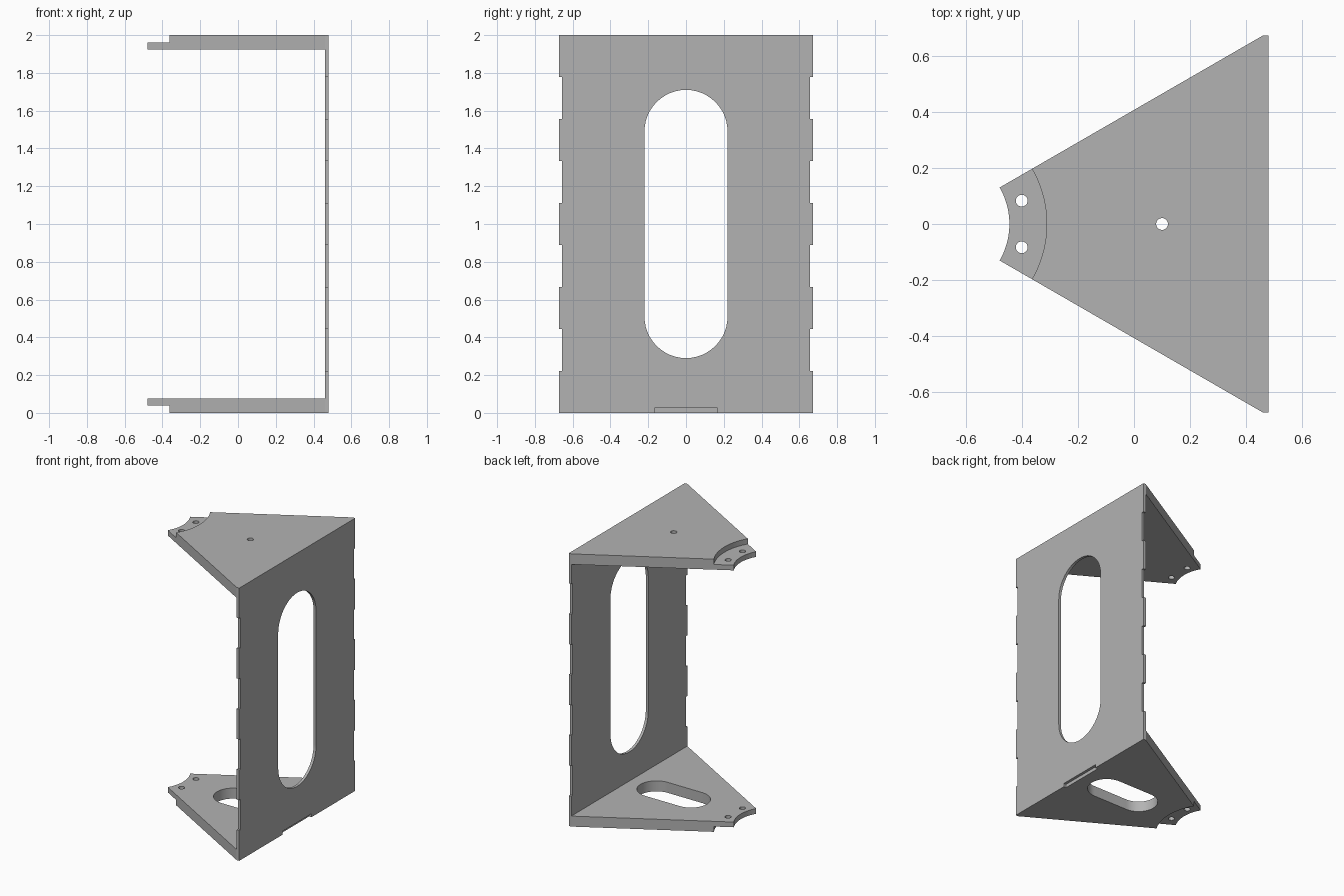
import bpy
import bmesh
from math import pi, sin, cos, tan, radians

default = bpy.data.objects.get("Cube")
if default:
    bpy.data.objects.remove(default, do_unlink=True)

grey = bpy.data.materials.new("plain grey")
grey.use_nodes = True
COLOUR = (0.45, 0.45, 0.45, 1)
grey.diffuse_color = COLOUR
grey.node_tree.nodes["Principled BSDF"].inputs["Base Color"].default_value = COLOUR

HEIGHT = 2.0
PLATE = 0.077          # plate thickness
TONGUE = 0.038         # thickness of the stepped tongue
WALL_IN, WALL_OUT = 0.46, 0.48
HALF = 0.672           # half width of the wall
APEX = WALL_IN - HALF / tan(radians(30))   # where the wedge sides meet


def prism(name, outline, low, high, along_x=False):
    """Extrude a flat outline along z, or along x for outlines given in y, z."""
    bm = bmesh.new()
    rings = []
    for w in (low, high):
        rings.append([bm.verts.new((w, u, v) if along_x else (u, v, w)) for u, v in outline])
    bm.faces.new(rings[0][::-1])
    bm.faces.new(rings[1])
    n = len(outline)
    for i in range(n):
        j = (i + 1) % n
        bm.faces.new((rings[0][i], rings[0][j], rings[1][j], rings[1][i]))
    bmesh.ops.recalc_face_normals(bm, faces=bm.faces)
    mesh = bpy.data.meshes.new(name)
    bm.to_mesh(mesh)
    bm.free()
    mesh.materials.append(grey)
    obj = bpy.data.objects.new(name, mesh)
    bpy.context.collection.objects.link(obj)
    return obj


def circle(u, v, r, steps=48):
    return [(u + r * cos(2 * pi * i / steps), v + r * sin(2 * pi * i / steps)) for i in range(steps)]


def stadium(u, v, half_straight, r, upright=False, steps=24):
    pts = []
    for side in (1, -1):
        for i in range(steps + 1):
            a = pi * i / steps - pi / 2
            pts.append((side * (half_straight + r * cos(a)), side * r * sin(a)))
    if upright:
        pts = [(-q, p) for p, q in pts]
    return [(u + p, v + q) for p, q in pts]


def cut(obj, outline, low, high, along_x=False):
    """Cut an extruded outline out of a part."""
    cutter = prism("cutter", outline, low, high, along_x)
    cutter.hide_render = True
    mod = obj.modifiers.new("cut", 'BOOLEAN')
    mod.operation = 'DIFFERENCE'
    mod.solver = 'EXACT'
    mod.object = cutter
    bpy.context.view_layer.objects.active = obj
    bpy.ops.object.modifier_apply(modifier=mod.name)
    bpy.data.objects.remove(cutter, do_unlink=True)


def finish(obj):
    bpy.ops.object.select_all(action='DESELECT')
    obj.select_set(True)
    bpy.context.view_layer.objects.active = obj
    bpy.ops.object.shade_smooth_by_angle(angle=radians(25))


def wedge_plate(name, low, step_low, step_high):
    """Wedge with a concave tip, a thinner tongue and two tongue holes."""
    high = low + PLATE
    plate = prism(name, [(APEX, 0), (WALL_IN, -HALF), (WALL_IN, HALF)], low, high)
    cut(plate, circle(APEX, 0, 0.26, 128), low - 0.1, high + 0.1)
    cut(plate, circle(APEX, 0, 0.393, 128), step_low, step_high)
    for y in (-0.083, 0.083):
        cut(plate, circle(-0.4, y, 0.021, 32), low - 0.1, high + 0.1)
    return plate


# Top plate with a single small centre hole
top = wedge_plate("top_plate", HEIGHT - PLATE, HEIGHT - PLATE + TONGUE, HEIGHT + 0.1)
cut(top, circle(0.1, 0, 0.021, 32), HEIGHT - 0.2, HEIGHT + 0.1)
finish(top)

# Bottom plate with a rounded slot
bottom = wedge_plate("bottom_plate", 0, -0.1, PLATE - TONGUE)
cut(bottom, stadium(0.1, 0, 0.14, 0.13), -0.1, 0.2)
finish(bottom)

# Wall with alternating edge tabs
edge = []
for i in range(9):
    y = HALF if i % 2 == 0 else HALF - 0.016
    edge += [(y, HEIGHT * i / 9), (y, HEIGHT * (i + 1) / 9)]
wall = prism("side_wall", edge + [(-y, z) for y, z in reversed(edge)], WALL_IN, WALL_OUT, True)

# Tall window and the shallow notch along the foot of the wall
cut(wall, stadium(0, 1, 0.49, 0.22, upright=True), 0.4, 0.6, True)
cut(wall, [(-0.167, -0.1), (0.167, -0.1), (0.167, 0.025), (-0.167, 0.025)], 0.4, 0.6, True)
finish(wall)
